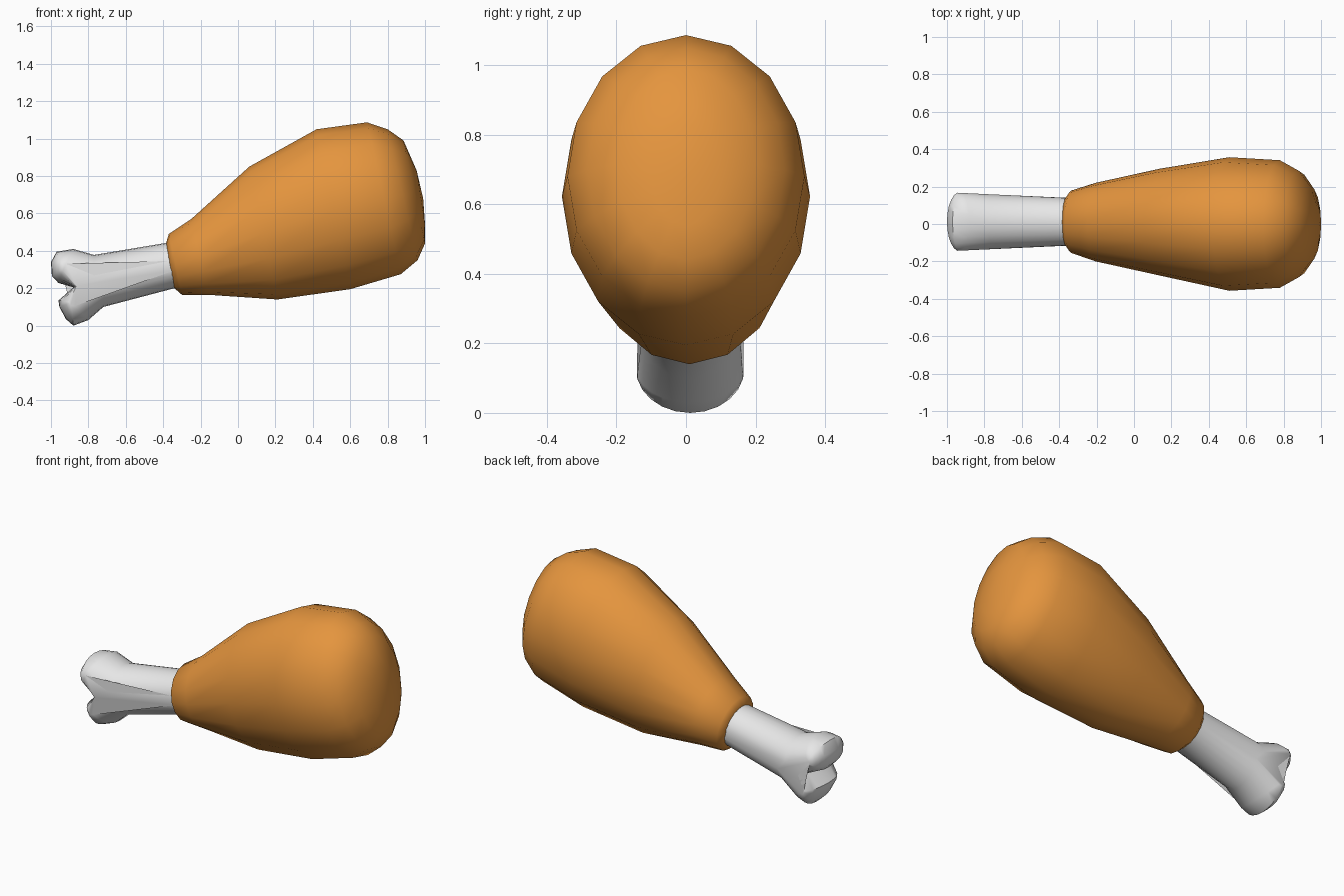
import bpy, bmesh, math

cube = bpy.data.objects.get("Cube")
if cube:
    bpy.data.objects.remove(cube, do_unlink=True)


def material(name, color):
    m = bpy.data.materials.new(name)
    m.use_nodes = True
    m.diffuse_color = color
    m.node_tree.nodes["Principled BSDF"].inputs["Base Color"].default_value = color
    return m


def finish(bm, name, mat, angle):
    bmesh.ops.recalc_face_normals(bm, faces=bm.faces)
    mesh = bpy.data.meshes.new(name)
    bm.to_mesh(mesh)
    bm.free()
    mesh.materials.append(mat)
    obj = bpy.data.objects.new(name, mesh)
    bpy.context.collection.objects.link(obj)
    bpy.ops.object.select_all(action='DESELECT')
    obj.select_set(True)
    bpy.context.view_layer.objects.active = obj
    bpy.ops.object.shade_smooth_by_angle(angle=math.radians(angle))
    return obj


def loft(bm, loops):
    rings = [[bm.verts.new(p) for p in loop] for loop in loops]
    n = len(rings[0])
    for a, b in zip(rings, rings[1:]):
        for i in range(n):
            j = (i + 1) % n
            bm.faces.new((a[i], a[j], b[j], b[i]))
    return rings


# Meat: tilted elliptical rings as top x, top z, bottom x, bottom z, half width, y offset
RINGS = [
    (-.385, .44, -.34, .20, .13, .012),
    (-.37, .49, -.30, .165, .167, .012),
    (-.25, .57, -.16, .165, .21, .01),
    (.06, .85, .21, .14, .285, .01),
    (.42, 1.05, .60, .195, .357, 0),
    (.69, 1.087, .87, .275, .341, 0),
    (.80, 1.05, .96, .35, .285, 0),
    (.885, .99, 1.0, .44, .20, 0),
    (.955, .83, 1.0, .54, .10, 0),
]
SIDES = 16
loops = []
for tx, tz, bx, bz, w, oy in RINGS:
    loop = []
    for i in range(SIDES):
        a = math.tau * i / SIDES
        c = math.cos(a) / 2
        loop.append(((tx + bx) / 2 + (tx - bx) * c,
                     oy + w * math.sin(a),
                     (tz + bz) / 2 + (tz - bz) * c))
    loops.append(loop)
bm = bmesh.new()
rings = loft(bm, loops)
bm.faces.new(rings[0])
tip = bm.verts.new((.99, 0, .68))
for i in range(SIDES):
    bm.faces.new((rings[-1][i], rings[-1][(i + 1) % SIDES], tip))
finish(bm, "meat", material("roasted orange", (.78, .30, .048, 1)), 60)

# Bone: side outline rounded across its width, each part shrinking to its own core
UPPER, LOWER = (-.93, .31), (-.89, .125)
OUTLINE = [((-.2, .465), (-.2, .34)), ((-.37, .445), (-.37, .32)),
           ((-.77, .378), (-.77, .24))]
OUTLINE += [(p, UPPER) for p in ((-.88, .41), (-.97, .395), (-1, .34),
                                 (-.995, .265), (-.96, .228))]
OUTLINE += [((-.88, .205), (-.86, .215))]
OUTLINE += [(p, LOWER) for p in ((-.96, .135), (-.955, .1), (-.92, .035),
                                 (-.88, 0), (-.80, .03))]
OUTLINE += [((-.72, .1), (-.72, .24)), ((-.34, .2), (-.34, .32)),
            ((-.2, .225), (-.2, .34))]
loops = []
STEPS = 10
for k in range(STEPS + 1):
    a = math.radians(-78 + 156 * k / STEPS)
    s = math.cos(a)
    loop = []
    for (x, z), (cx, cz) in OUTLINE:
        px = cx + (x - cx) * s
        w = .13 + .05 * max(0, -px - .37)
        loop.append((px, .012 + w * math.sin(a), cz + (z - cz) * s))
    loops.append(loop)
bm = bmesh.new()
rings = loft(bm, loops)
caps = [bm.faces.new(rings[0]), bm.faces.new(rings[-1])]
bmesh.ops.triangulate(bm, faces=caps)
finish(bm, "bone", material("bone white", (.8, .8, .8, 1)), 50)
